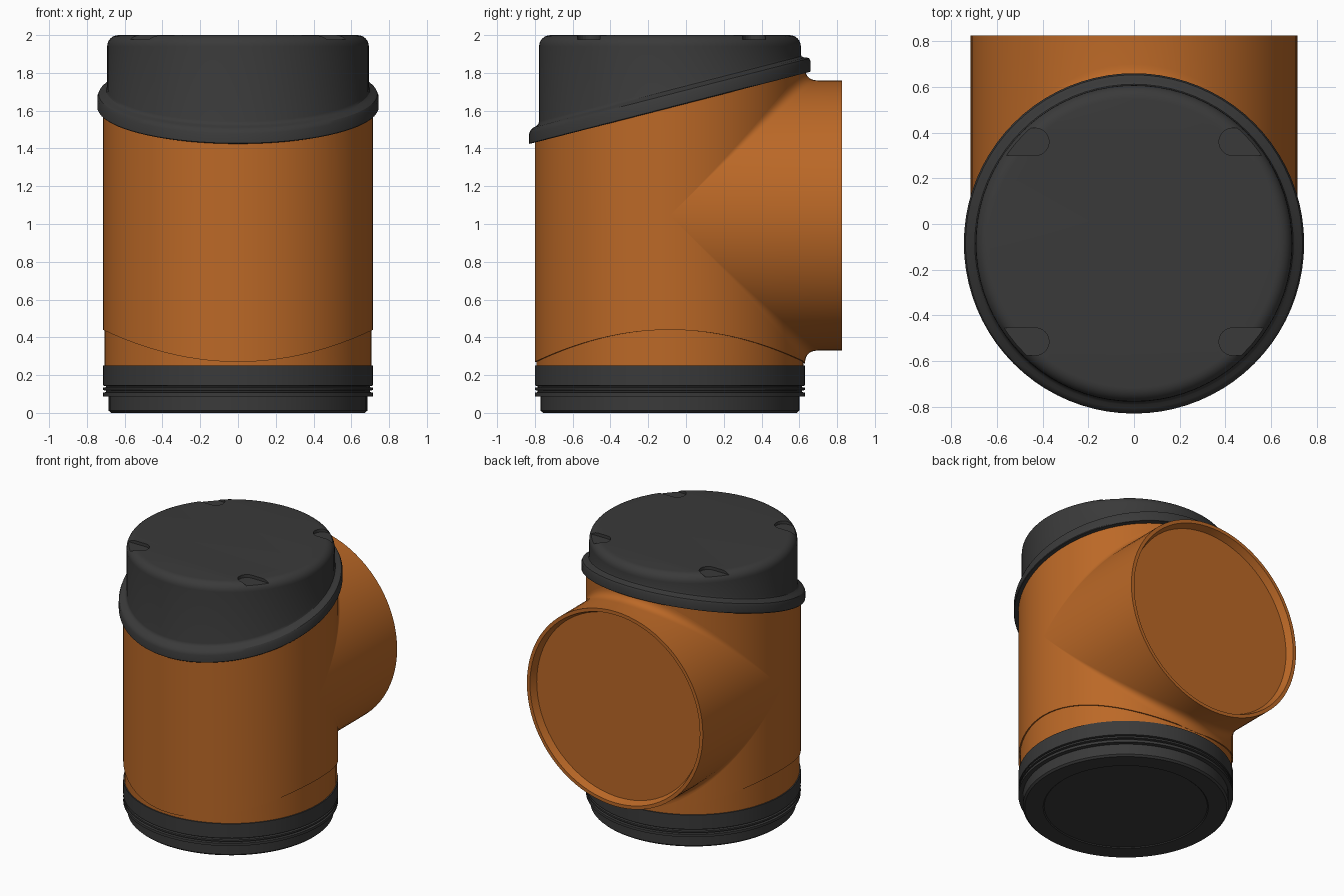
import bpy, bmesh
from math import sin, cos, pi, radians

cube = bpy.data.objects.get("Cube")
if cube:
    bpy.data.objects.remove(cube, do_unlink=True)

SEG = 80
R = 0.715          # pipe radius
AXIS_Y = -0.085    # upright pipe axis
BRANCH_Z = 1.045   # side branch axis height
TILT = 0.257       # slope of the lid joint


def material(name, rgb):
    m = bpy.data.materials.new(name)
    m.use_nodes = True
    m.diffuse_color = (*rgb, 1)
    m.node_tree.nodes["Principled BSDF"].inputs["Base Color"].default_value = (*rgb, 1)
    return m


orange = material("orange_plastic", (0.50, 0.14, 0.02))
charcoal = material("charcoal_rubber", (0.042, 0.042, 0.042))


def smooth(ob):
    bpy.ops.object.select_all(action="DESELECT")
    ob.select_set(True)
    bpy.context.view_layer.objects.active = ob
    bpy.ops.object.shade_smooth_by_angle(angle=radians(30))


def skin(name, rows, mat):
    """Solid through rings; each row is a function of the angle giving a point."""
    bm = bmesh.new()
    rings = [[bm.verts.new(row(2 * pi * i / SEG)) for i in range(SEG)] for row in rows]
    for a, b in zip(rings, rings[1:]):
        for i in range(SEG):
            j = (i + 1) % SEG
            bm.faces.new((a[i], a[j], b[j], b[i]))
    bm.faces.new(rings[0])
    bm.faces.new(rings[-1])
    bmesh.ops.remove_doubles(bm, verts=bm.verts, dist=1e-5)
    bmesh.ops.recalc_face_normals(bm, faces=bm.faces)
    me = bpy.data.meshes.new(name)
    bm.to_mesh(me)
    bm.free()
    me.materials.append(mat)
    ob = bpy.data.objects.new(name, me)
    bpy.context.collection.objects.link(ob)
    smooth(ob)
    return ob


def flat(r, z):
    return lambda t: (r * cos(t), AXIS_Y + r * sin(t), z)


def tilted(r, dz):
    return lambda t: (r * cos(t), AXIS_Y + r * sin(t), 1.615 + dz + TILT * r * sin(t))


def saddle(r):
    return lambda t: (r * cos(t), AXIS_Y + r * sin(t), 0.27 + 0.17 * cos(t) ** 2)


# Upright pipe with a saddle-shaped seam near the foot
skin("main_pipe", [flat(0.707, 0.24), saddle(0.707), saddle(R), tilted(R, 0.01)], orange)


# Side branch, blended into the upright pipe by a fillet
def fillet(k):
    def point(t):
        s = sin(t)
        sign = 1 if s >= 0 else -1
        y0, d = R * abs(s), 0.07 * s * s
        return (R * cos(t), AXIS_Y + y0 + d * k * k, BRANCH_Z + sign * (y0 + d * (1 - k) ** 2))
    return point


def branch_ring(r, y):
    return lambda t: (r * cos(t), y, BRANCH_Z + r * sin(t))


branch = [branch_ring(0.3, AXIS_Y)] + [fillet(i / 8) for i in range(9)]
branch += [branch_ring(R, 0.825), branch_ring(0.69, 0.825), branch_ring(0.67, 0.775)]
skin("side_branch", branch, orange)

# Foot ring with sealing grooves and a shallow dished underside
foot = [(0.543, 0.006), (0.55, 0), (0.672, 0), (0.685, 0.012), (0.685, 0.088),
        (R, 0.088), (R, 0.107), (0.70, 0.11), (0.70, 0.118), (R, 0.121),
        (R, 0.133), (0.70, 0.136), (0.70, 0.142), (R, 0.145), (R, 0.25)]
skin("foot_ring", [flat(*p) for p in foot], charcoal)

# Lid: slanted flange, upright wall and rounded top edge
flange = [(0.69, 0), (0.742, 0), (0.745, 0.004), (0.745, 0.055), (0.738, 0.072),
          (0.722, 0.082), (0.707, 0.086), (0.697, 0.094), (0.693, 0.106)]
crown = [(0.633 + 0.06 * cos(i * pi / 12), 1.94 + 0.06 * sin(i * pi / 12)) for i in range(7)]
lid = skin("lid", [tilted(*p) for p in flange] + [flat(*p) for p in crown], charcoal)

# Four round-ended grip notches cut into the top edge of the lid
cutters = []
for sx in (-1, 1):
    for y in (0.36, -0.515):
        bm = bmesh.new()
        outline = [(0.432 - 0.06 * sin(i * pi / 12), y + 0.06 * cos(i * pi / 12)) for i in range(13)]
        outline += [(0.8, y - 0.06), (0.8, y + 0.06)]
        face = bm.faces.new([bm.verts.new((sx * x, v, 1.978)) for x, v in outline])
        top = bmesh.ops.extrude_face_region(bm, geom=[face])["geom"]
        bmesh.ops.translate(bm, vec=(0, 0, 0.1),
                            verts=[g for g in top if isinstance(g, bmesh.types.BMVert)])
        bmesh.ops.recalc_face_normals(bm, faces=bm.faces)
        me = bpy.data.meshes.new("notch_cutter")
        bm.to_mesh(me)
        bm.free()
        me.materials.append(charcoal)
        cutter = bpy.data.objects.new("notch_cutter", me)
        cutter.hide_render = True
        bpy.context.collection.objects.link(cutter)
        cutters.append(cutter)
        mod = lid.modifiers.new("notch", "BOOLEAN")
        mod.operation = "DIFFERENCE"
        mod.solver = "EXACT"
        mod.object = cutter

bpy.context.view_layer.objects.active = lid
for mod in list(lid.modifiers):
    bpy.ops.object.modifier_apply(modifier=mod.name)
for cutter in cutters:
    bpy.data.objects.remove(cutter, do_unlink=True)
smooth(lid)
